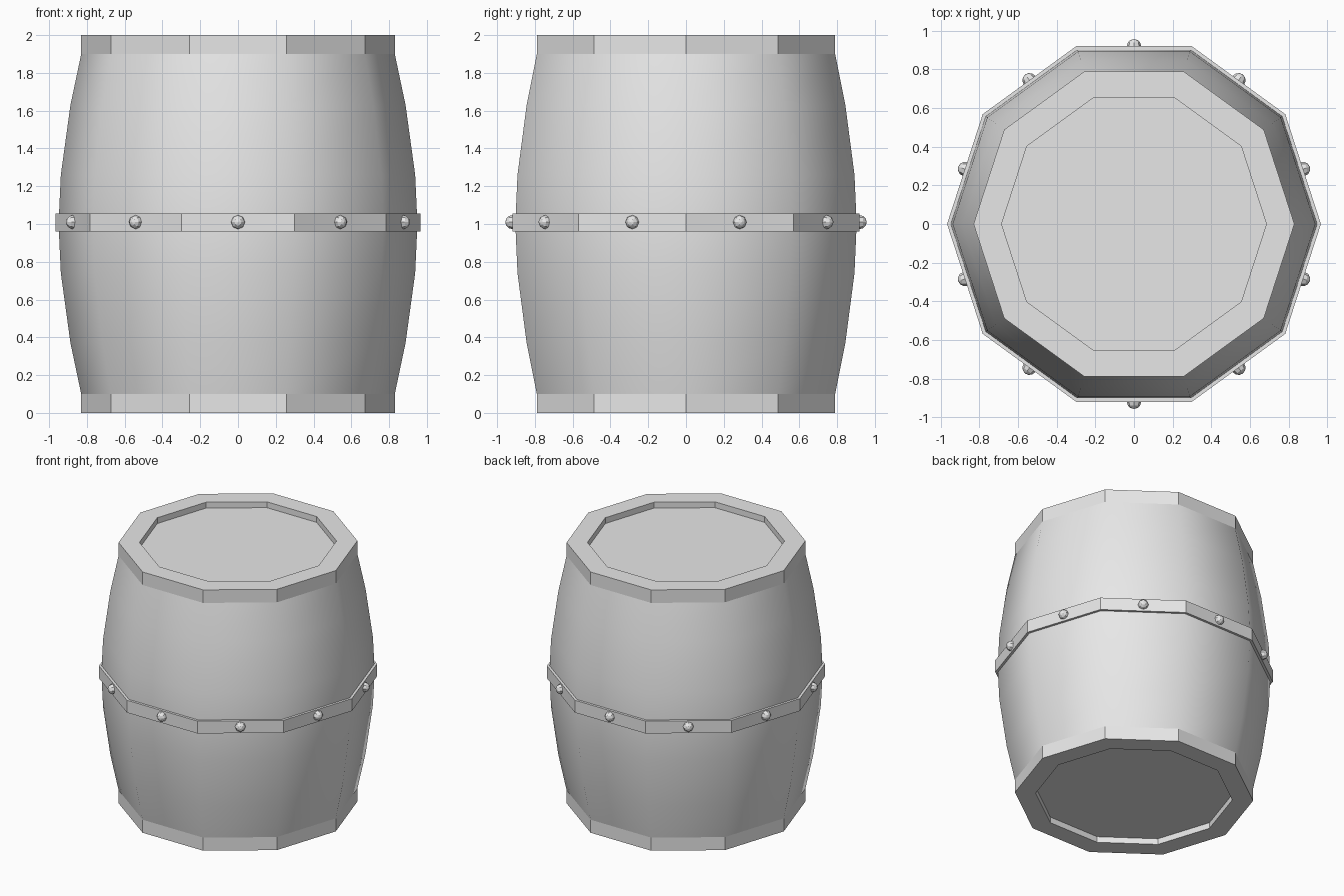
import bpy
import bmesh
import math
from mathutils import Matrix, Vector

SIDES = 10
APOTHEM = math.cos(math.pi / SIDES)

if "Cube" in bpy.data.objects:
    bpy.data.objects.remove(bpy.data.objects["Cube"])

grey = bpy.data.materials.new("light_grey")
grey.use_nodes = True
grey.diffuse_color = (0.8, 0.8, 0.8, 1)
grey.node_tree.nodes["Principled BSDF"].inputs["Base Color"].default_value = (0.8, 0.8, 0.8, 1)


def finish(name, bm, smooth=False):
    bmesh.ops.recalc_face_normals(bm, faces=bm.faces)
    mesh = bpy.data.meshes.new(name)
    bm.to_mesh(mesh)
    bm.free()
    mesh.materials.append(grey)
    obj = bpy.data.objects.new(name, mesh)
    bpy.context.collection.objects.link(obj)
    if smooth:
        bpy.ops.object.select_all(action='DESELECT')
        obj.select_set(True)
        bpy.context.view_layer.objects.active = obj
        bpy.ops.object.shade_smooth_by_angle(angle=math.radians(50))
    return obj


def lathe(name, profile, closed=False, caps=False, smooth=False):
    """Turn (radius, z) points into a ten-sided shell."""
    bm = bmesh.new()
    rings = []
    for r, z in profile:
        rings.append([bm.verts.new((r * math.cos(a), r * math.sin(a), z))
                      for a in (math.tau * i / SIDES for i in range(SIDES))])
    pairs = list(zip(rings, rings[1:]))
    if closed:
        pairs.append((rings[-1], rings[0]))
    for low, high in pairs:
        for i in range(SIDES):
            j = (i + 1) % SIDES
            bm.faces.new((low[i], low[j], high[j], high[i]))
    if caps:
        bm.faces.new(rings[0])
        bm.faces.new(rings[-1])
    return finish(name, bm, smooth)


def hoop(name, outer, inner, z0, z1):
    return lathe(name, [(outer, z0), (outer, z1), (inner, z1), (inner, z0)], closed=True)


# Bulging staves, symmetric about mid height
half = [(0.83, 0.9), (0.887, 0.63), (0.938, 0.26)]
staves = [(r, 1 - d) for r, d in half] + [(0.95, 1)] + [(r, 1 + d) for r, d in reversed(half)]
lathe("barrel_body", staves, smooth=True)

# End hoops and the raised middle band
hoop("bottom_hoop", 0.83, 0.685, 0, 0.1)
hoop("top_hoop", 0.83, 0.685, 1.9, 2)
hoop("middle_band", 0.967, 0.93, 0.96, 1.055)

# Recessed end boards
lathe("bottom_board", [(0.7, 0.045), (0.7, 0.08)], caps=True)
lathe("top_board", [(0.7, 1.92), (0.7, 1.955)], caps=True)

# One faceted rivet on each flat of the band
bm = bmesh.new()
for i in range(SIDES):
    a = math.tau * (i + 0.5) / SIDES
    normal = Vector((math.cos(a), math.sin(a), 0))
    place = Matrix.Translation(normal * 0.967 * APOTHEM + Vector((0, 0, 1.01)))
    turn = normal.to_track_quat('Z', 'Y').to_matrix().to_4x4()
    bmesh.ops.create_uvsphere(bm, u_segments=8, v_segments=6, radius=0.037,
                              matrix=place @ turn)
finish("band_rivets", bm)
